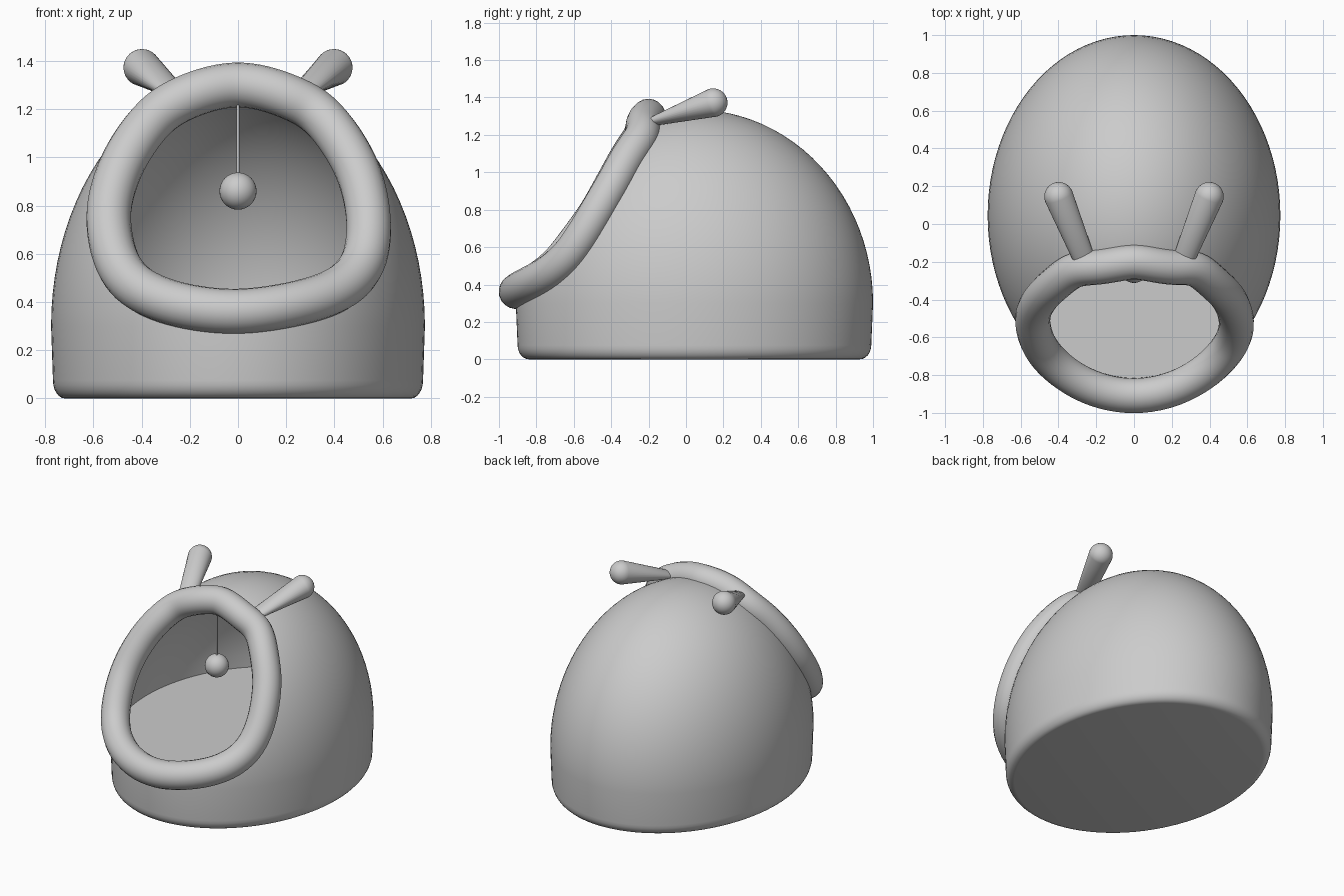
import bpy, bmesh, math
from mathutils import Vector

cube = bpy.data.objects.get("Cube")
if cube:
    bpy.data.objects.remove(cube, do_unlink=True)

grey = bpy.data.materials.new("soft grey")
grey.use_nodes = True
COLOUR = (0.6, 0.6, 0.6, 1)
grey.diffuse_color = COLOUR
grey.node_tree.nodes["Principled BSDF"].inputs["Base Color"].default_value = COLOUR

# Overall shell: half an ellipsoid standing on a straight wall
RX, RY, RZ = 0.775, 0.955, 1.035
CY, WALL_TOP = 0.045, 0.3
THICK, FLOOR = 0.035, 0.34


def add_object(name, bm, angle=40):
    bmesh.ops.recalc_face_normals(bm, faces=bm.faces)
    mesh = bpy.data.meshes.new(name)
    bm.to_mesh(mesh)
    bm.free()
    mesh.materials.append(grey)
    obj = bpy.data.objects.new(name, mesh)
    bpy.context.collection.objects.link(obj)
    smooth(obj, angle)
    return obj


def smooth(obj, angle=40):
    bpy.ops.object.select_all(action="DESELECT")
    obj.select_set(True)
    bpy.context.view_layer.objects.active = obj
    bpy.ops.object.shade_smooth_by_angle(angle=math.radians(angle))


def lathe(profile, steps):
    """Spin (radius, height) points around z."""
    bm = bmesh.new()
    verts = [bm.verts.new((r, 0, z)) for r, z in profile]
    edges = [bm.edges.new(pair) for pair in zip(verts, verts[1:])]
    bmesh.ops.spin(bm, geom=verts + edges, cent=(0, 0, 0), axis=(0, 0, 1),
                   angle=math.tau, steps=steps)
    bmesh.ops.remove_doubles(bm, verts=bm.verts, dist=1e-4)
    return bm


def smooth_loop(points, steps):
    """Closed Catmull-Rom curve through the points."""
    pts, out = [Vector(p) for p in points], []
    n = len(pts)
    for i in range(n):
        a, b, c, d = (pts[(i + k - 1) % n] for k in range(4))
        for s in range(steps):
            t = s / steps
            out.append(0.5 * (2 * b + (c - a) * t + (2 * a - 5 * b + 4 * c - d) * t * t
                              + (3 * b - a - 3 * c + d) * t ** 3))
    return out


def on_shell(x, z):
    """Front point of the shell at this x and z."""
    left = 1 - ((z - WALL_TOP) / RZ) ** 2 - (x / RX) ** 2
    return Vector((x, CY - RY * math.sqrt(max(0, left)), z))


# Opening outline, (x, z)
outline = smooth_loop([(0, 1.3), (-0.2, 1.255), (-0.355, 1.155), (-0.485, 0.96),
                       (-0.536, 0.74), (-0.475, 0.52), (-0.3, 0.405), (0, 0.362),
                       (0.33, 0.418), (0.495, 0.525), (0.542, 0.71), (0.495, 0.945),
                       (0.36, 1.155), (0.2, 1.255)], 8)

# Shell: hollow dome with a solid floor
arc = [i / 24 * math.pi / 2 for i in range(25)]
corner = [i / 6 * math.pi / 2 for i in range(7)]
profile = [(0, 0)]
profile += [(0.925 + 0.065 * math.sin(a), 0.075 - 0.075 * math.cos(a)) for a in corner]
profile += [(math.cos(a), WALL_TOP + RZ * math.sin(a)) for a in arc]
bm = lathe(profile, 96)
inner = [((1 - THICK / RY) * math.cos(a), WALL_TOP + (RZ - THICK) * math.sin(a)) for a in arc]
cavity = [(0, FLOOR), (inner[0][0], FLOOR)] + [p for p in inner if p[1] > FLOOR + 0.02]
cavity_bm = lathe(cavity, 96)
for part in (bm, cavity_bm):
    for v in part.verts:
        v.co = (v.co.x * RX, v.co.y * RY + CY, v.co.z)
shell = add_object("shell", bm)
cavity_cutter = add_object("cavity_cutter", cavity_bm)

# Prism that opens the front
bm = bmesh.new()
face = bm.faces.new([bm.verts.new((p.x, -1.3, p.y)) for p in outline])
made = bmesh.ops.extrude_face_region(bm, geom=[face])["geom"]
bmesh.ops.translate(bm, vec=(0, 1.24, 0),
                    verts=[g for g in made if isinstance(g, bmesh.types.BMVert)])
opening_cutter = add_object("opening_cutter", bm)

for cutter in (cavity_cutter, opening_cutter):
    mod = shell.modifiers.new(cutter.name, "BOOLEAN")
    mod.operation, mod.solver, mod.object = "DIFFERENCE", "EXACT", cutter
    bpy.ops.object.select_all(action="DESELECT")
    bpy.context.view_layer.objects.active = shell
    shell.select_set(True)
    bpy.ops.object.modifier_apply(modifier=mod.name)
    bpy.data.objects.remove(cutter, do_unlink=True)
smooth(shell)

# Padded rim: round tube following the opening
curve = bpy.data.curves.new("rim", "CURVE")
curve.dimensions = "3D"
curve.bevel_depth, curve.bevel_resolution = 0.093, 8
spline = curve.splines.new("POLY")
spline.points.add(len(outline) - 1)
for point, p in zip(spline.points, outline):
    point.co = (*on_shell(p.x, p.y), 1)
spline.use_cyclic_u = True
tube = bpy.data.objects.new("rim_path", curve)
bpy.context.collection.objects.link(tube)
bpy.context.view_layer.update()
bm = bmesh.new()
bm.from_mesh(tube.evaluated_get(bpy.context.evaluated_depsgraph_get()).to_mesh())
bpy.data.objects.remove(tube, do_unlink=True)
add_object("rim", bm, 80)

# Ears: tapered, flattened at the root, round at the tip
TIP_R = 0.077
for side, name in ((1, "left_ear"), (-1, "right_ear")):
    root, tip = Vector((side * 0.262, -0.19, 1.268)), Vector((side * 0.398, 0.145, 1.372))
    length = (tip - root).length
    along = (tip - root).normalized()
    across = along.cross(Vector((0, 0, 1))).normalized()
    up = across.cross(along)
    ear = [(0, 0), (0.05, 0), (0.058, 0.02)]
    ear += [(TIP_R * math.cos(a), length + TIP_R * math.sin(a)) for a in arc[::3]]
    bm = lathe(ear, 32)
    for v in bm.verts:
        flat = 0.4 + 0.6 * min(1, v.co.z / length)
        v.co = root + across * v.co.x + up * v.co.y * flat + along * v.co.z
    add_object(name, bm, 60)

# Hanging toy
TOY = Vector((0, -0.235, 0.86))
bm = bmesh.new()
bmesh.ops.create_uvsphere(bm, u_segments=32, v_segments=16, radius=0.077)
bmesh.ops.translate(bm, verts=bm.verts, vec=TOY)
add_object("toy_ball", bm)
bm = bmesh.new()
bmesh.ops.create_cone(bm, cap_ends=True, segments=12, radius1=0.006, radius2=0.006, depth=0.4)
bmesh.ops.translate(bm, verts=bm.verts, vec=TOY + Vector((0, 0, 0.24)))
add_object("toy_string", bm)
